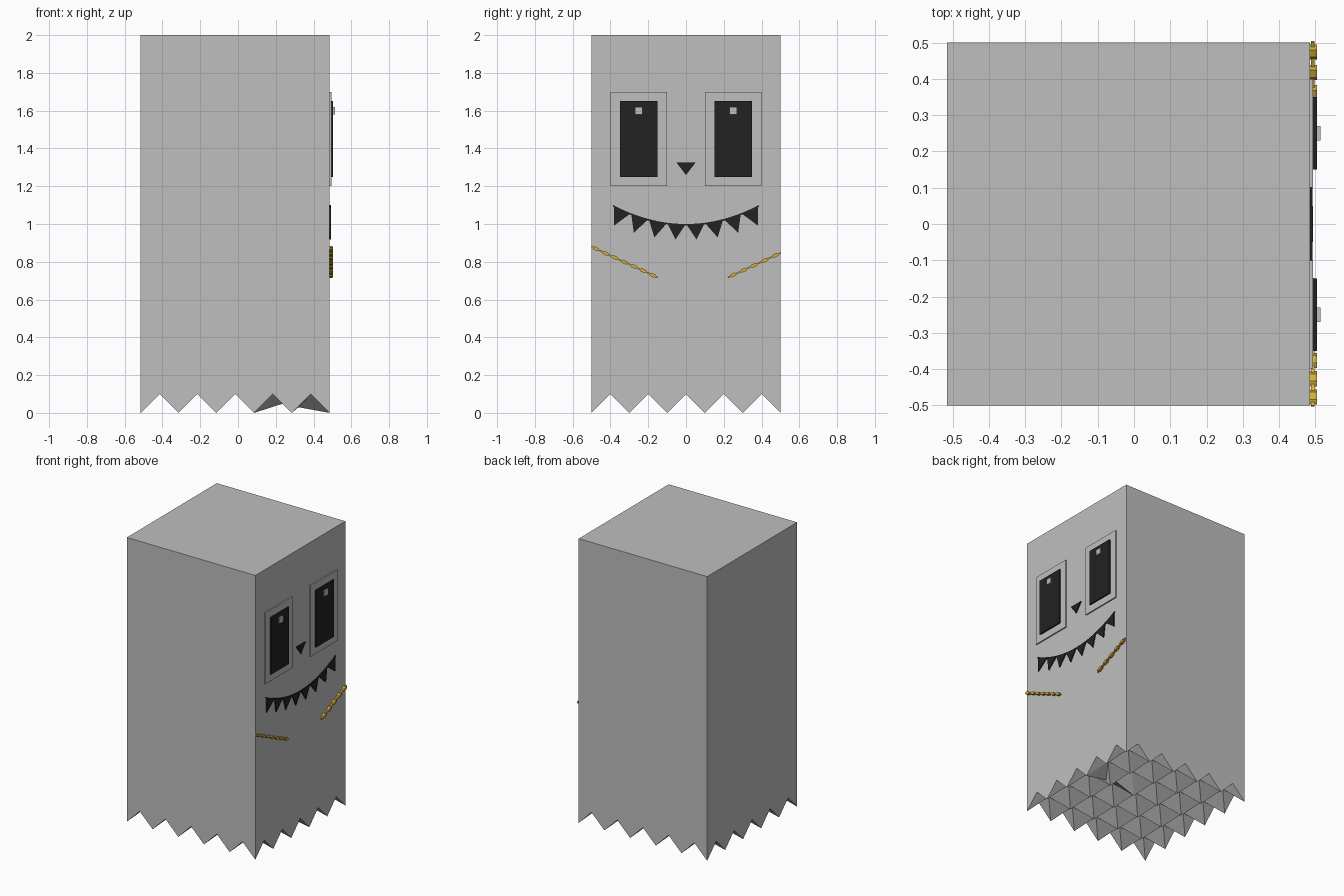
import bpy, bmesh, math
from mathutils import Vector

if "Cube" in bpy.data.objects:
    bpy.data.objects.remove(bpy.data.objects["Cube"])

FACE_X = 0.485          # plane of the side carrying the face


def material(name, rgb):
    m = bpy.data.materials.new(name)
    m.diffuse_color = (*rgb, 1)
    m.use_nodes = True
    m.node_tree.nodes["Principled BSDF"].inputs["Base Color"].default_value = m.diffuse_color
    return m


grey = material("light grey", (0.52, 0.52, 0.52))
black = material("near black", (0.016, 0.016, 0.016))
gold = material("gold", (0.66, 0.43, 0.04))


def finish(bm, name, mat):
    bmesh.ops.recalc_face_normals(bm, faces=bm.faces)
    mesh = bpy.data.meshes.new(name)
    bm.to_mesh(mesh)
    bm.free()
    mesh.materials.append(mat)
    obj = bpy.data.objects.new(name, mesh)
    bpy.context.collection.objects.link(obj)
    return obj


def add_prism(bm, outline, x0, x1):
    """Extrude a (y, z) outline along x."""
    a = [bm.verts.new((x0, y, z)) for y, z in outline]
    b = [bm.verts.new((x1, y, z)) for y, z in outline]
    bm.faces.new(a)
    bm.faces.new(b[::-1])
    n = len(a)
    for i in range(n):
        bm.faces.new((a[i], a[(i + 1) % n], b[(i + 1) % n], b[i]))


def plate(name, outline, x0, x1, mat):
    bm = bmesh.new()
    add_prism(bm, outline, x0, x1)
    return finish(bm, name, mat)


def rect(cy, cz, w, h):
    return [(cy - w / 2, cz - h / 2), (cy + w / 2, cz - h / 2),
            (cy + w / 2, cz + h / 2), (cy - w / 2, cz + h / 2)]


# Body: tall block with a field of hanging pyramids underneath
bm = bmesh.new()
N = 10
g = [[bm.verts.new((-0.515 + i / N, -0.5 + j / N,
                    0.0 if i % 2 == 0 and j % 2 == 0 else 0.1))
      for j in range(N + 1)] for i in range(N + 1)]
# two bent points break the regular pattern
g[9][6].co = Vector((0.32, 0.1, 0.03))
g[7][6].co = Vector((0.24, 0.1, 0.05))
for i in range(N):
    for j in range(N):
        ti, tj = i + i % 2, j + j % 2              # tip corner of the cell
        oi, oj = 2 * i + 1 - ti, 2 * j + 1 - tj    # opposite corner
        tip, opp = g[ti][tj], g[oi][oj]
        bm.faces.new((tip, g[oi][tj], opp))
        bm.faces.new((tip, opp, g[ti][oj]))
top = [bm.verts.new((x, y, 2)) for x, y in
       ((-0.515, -0.5), (0.485, -0.5), (0.485, 0.5), (-0.515, 0.5))]
bm.faces.new(top)
edges = [[g[i][0] for i in range(N + 1)], g[N][:],
         [g[N - i][N] for i in range(N + 1)], g[0][::-1]]
sides = []
for k, row in enumerate(edges):
    sides.append(bm.faces.new(row + [top[(k + 1) % 4], top[k]]))
bmesh.ops.recalc_face_normals(bm, faces=bm.faces)
bmesh.ops.triangulate(bm, faces=sides)
finish(bm, "body", grey)

# Eyes: frame, pupil and square glint on each side
for s, side in ((-1, "left"), (1, "right")):
    y = 0.25 * s
    plate(f"{side}_eye", rect(y, 1.45, 0.3, 0.5), FACE_X - 0.005, 0.494, grey)
    plate(f"{side}_pupil", rect(y, 1.45, 0.2, 0.4), 0.49, 0.504, black)
    plate(f"{side}_glint", rect(y, 1.6, 0.04, 0.04), 0.5, 0.514, grey)

# Nose
plate("nose", [(-0.05, 1.325), (0, 1.26), (0.05, 1.325)],
      FACE_X - 0.005, 0.493, black)


# Mouth: curved lip with teeth hanging square to the curve
def lip(y):
    return 1.0 + 0.67 * y * y


bm = bmesh.new()
stops = [0, 0.1, 0.2, 0.295, 0.387]
for s in (-1, 1):
    for a, b in zip(stops, stops[1:]):
        mid = (a + b) / 2
        d = Vector((1.34 * mid, -1)).normalized() * (0.083 + 0.035 * mid)
        steps = [a + (b - a) * t / 4 for t in range(5)]
        inset = 0.006
        outline = [(s * y, lip(y)) for y in steps]
        outline += [(s * b, lip(b) - 0.008), (s * (b - inset), lip(b) - 0.012),
                    (s * (mid + d.x), lip(mid) + d.y),
                    (s * (a + inset), lip(a) - 0.008), (s * a, lip(a) - 0.008)]
        add_prism(bm, outline, FACE_X - 0.005, 0.492)
finish(bm, "mouth", black)


# Chains: flattened six-sided links joined by a thin rod
def chain(name, start, end, count):
    bm = bmesh.new()
    p, q = Vector(start), Vector(end)
    u = (q - p).normalized()
    v = Vector((-u.y, u.x))
    step = (q - p).length / count

    def strip(c, pts, x0, x1):
        add_prism(bm, [tuple(c + u * a + v * b) for a, b in pts], x0, x1)

    half = (q - p).length / 2
    strip((p + q) / 2, [(-half, -.004), (half, -.004), (half, .004), (-half, .004)],
          0.488, 0.498)
    for k in range(count):
        c = p + u * step * (k + 0.5)
        strip(c, [(-.023, 0), (-.011, -.009), (.011, -.009),
                  (.023, 0), (.011, .009), (-.011, .009)], 0.483, 0.504)
    finish(bm, name, gold)


chain("left_chain", (-0.502, 0.88), (-0.15, 0.717), 7)
chain("right_chain", (0.502, 0.847), (0.222, 0.717), 5)
